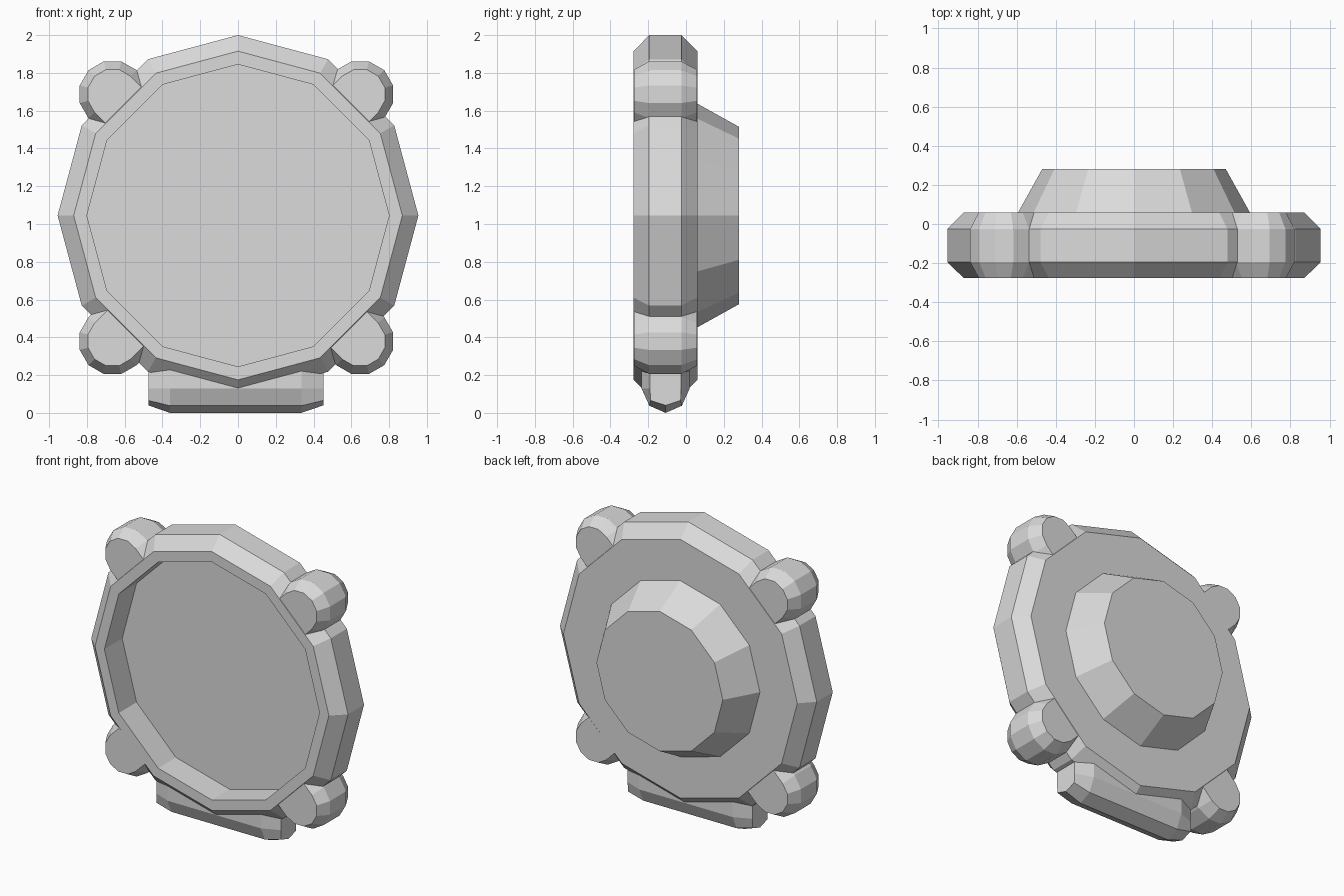
import bpy, bmesh, math

if "Cube" in bpy.data.objects:
    bpy.data.objects.remove(bpy.data.objects["Cube"])

grey = bpy.data.materials.new("light_grey")
grey.diffuse_color = (0.71, 0.71, 0.71, 1)
grey.use_nodes = True
grey.node_tree.nodes["Principled BSDF"].inputs["Base Color"].default_value = grey.diffuse_color


def loft(name, rings):
    """Skin a list of equal-length point rings and cap both ends."""
    bm = bmesh.new()
    loops = [[bm.verts.new(p) for p in ring] for ring in rings]
    n = len(loops[0])
    for a, b in zip(loops, loops[1:]):
        for i in range(n):
            j = (i + 1) % n
            bm.faces.new((a[i], a[j], b[j], b[i]))
    bm.faces.new(loops[0])
    bm.faces.new(loops[-1])
    bmesh.ops.recalc_face_normals(bm, faces=bm.faces)
    mesh = bpy.data.meshes.new(name)
    bm.to_mesh(mesh)
    bm.free()
    mesh.materials.append(grey)
    obj = bpy.data.objects.new(name, mesh)
    bpy.context.collection.objects.link(obj)
    return obj


# Disc with chamfered rim, deep front recess and raised tapered back
def disc_ring(r, y):
    return [(r * math.cos(math.tau * i / 12), y, 1.045 + r * math.sin(math.tau * i / 12))
            for i in range(12)]


loft("disc_body", [disc_ring(r, y) for r, y in [
    (0.80, -0.088), (0.80, -0.277), (0.87, -0.277), (0.955, -0.195),
    (0.955, -0.025), (0.87, 0.06), (0.592, 0.06), (0.47, 0.28)]])


# Corner knobs: rounded outward, straight-sided where they run into the rim
def knob_ring(cx, cz, sx, sz, r, y, inset=0.125):
    pts = [(r * math.cos(a), r * math.sin(a))
           for a in (math.radians(-90 + 30 * i) for i in range(7))]
    pts += [(-inset, r), (-inset, -r)]
    k = math.sqrt(0.5)
    return [(cx + sx * k * (u - v), y, cz + sz * k * (u + v)) for u, v in pts]


for side, sx, x in (("left", -1, -0.664), ("right", 1, 0.647)):
    for level, sz, z in (("upper", 1, 1.687), ("lower", -1, 0.38)):
        loft(f"{level}_{side}_knob", [knob_ring(x, z, sx, sz, r, y) for r, y in [
            (0.135, -0.275), (0.18, -0.195), (0.18, -0.025), (0.135, 0.058)]])


# Foot bar with keel-shaped underside and bevelled ends
def foot_section(x, half, shoulder, corner, corner_z, bottom):
    y, top = -0.108, 0.24
    return [(x, y - half, top), (x, y - half, shoulder), (x, y - corner, corner_z),
            (x, y, bottom), (x, y + corner, corner_z), (x, y + half, shoulder),
            (x, y + half, top)]


end = (0.082, 0.13, 0.08, 0.066, 0.04)
full = (0.127, 0.128, 0.086, 0.038, 0.0)
loft("foot_bar", [foot_section(-0.475, *end), foot_section(-0.36, *full),
                  foot_section(0.335, *full), foot_section(0.452, *end)])
